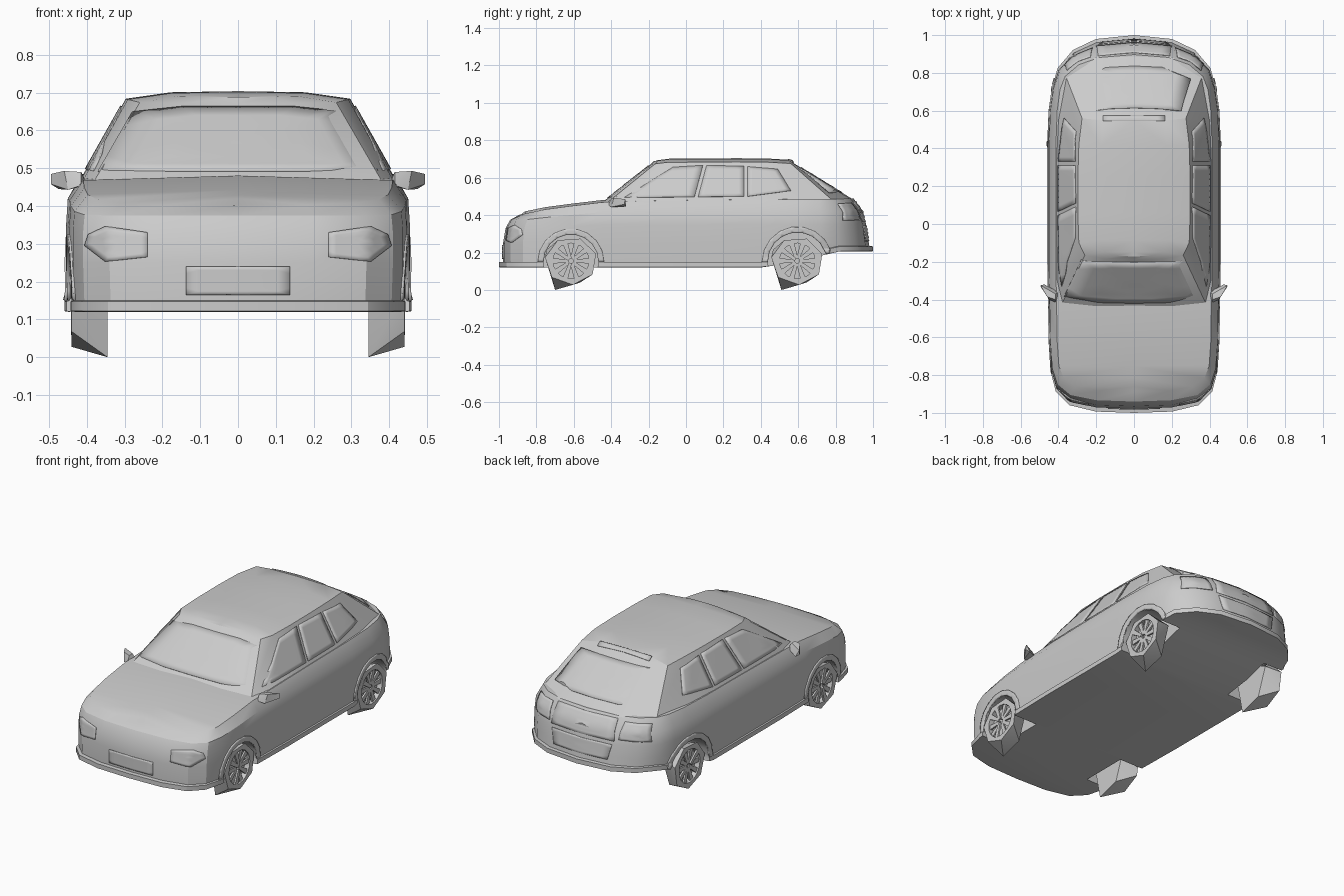
import bpy, bmesh, math
from mathutils import Vector
from mathutils.bvhtree import BVHTree

if "Cube" in bpy.data.objects:
    bpy.data.objects.remove(bpy.data.objects["Cube"])

grey = bpy.data.materials.new("body_grey")
grey.diffuse_color = (0.6, 0.6, 0.6, 1)
grey.use_nodes = True
grey.node_tree.nodes["Principled BSDF"].inputs["Base Color"].default_value = grey.diffuse_color


def make(name, bm, material=True):
    bmesh.ops.recalc_face_normals(bm, faces=bm.faces)
    me = bpy.data.meshes.new(name)
    bm.to_mesh(me)
    bm.free()
    ob = bpy.data.objects.new(name, me)
    bpy.context.collection.objects.link(ob)
    if material:
        me.materials.append(grey)
    return ob


def smooth(ob, angle=30):
    bpy.ops.object.select_all(action='DESELECT')
    ob.select_set(True)
    bpy.context.view_layer.objects.active = ob
    bpy.ops.object.shade_smooth_by_angle(angle=math.radians(angle))


def cut(ob, cutter):
    m = ob.modifiers.new("cut", 'BOOLEAN')
    m.operation, m.solver, m.object = 'DIFFERENCE', 'EXACT', cutter
    bpy.context.view_layer.objects.active = ob
    bpy.ops.object.modifier_apply(modifier=m.name)
    bpy.data.objects.remove(cutter)


def cylinder_x(x0, x1, y, z, r, sides=20):
    bm = bmesh.new()
    rings = [[bm.verts.new((x, y + r * math.cos(a), z + r * math.sin(a)))
              for a in (math.tau * i / sides for i in range(sides))] for x in (x0, x1)]
    for i in range(sides):
        j = (i + 1) % sides
        bm.faces.new((rings[0][i], rings[0][j], rings[1][j], rings[1][i]))
    bm.faces.new(rings[0])
    bm.faces.new(rings[1])
    return make("cutter", bm, False)


def interp(table, y):
    if y <= table[0][0]:
        return table[0][1]
    for (a, p), (b, q) in zip(table, table[1:]):
        if y <= b:
            return p + (q - p) * (y - a) / (b - a)
    return table[-1][1]


def shell(name, rings, crown):
    """Loft half outlines upward, mirrored over x = 0, closed with a crowned top."""
    bm = bmesh.new()
    n = len(rings[0])
    size = 2 * n - 2
    loops = []
    for r in rings:
        pts = list(r) + [(-x, y, z) for x, y, z in r[-2:0:-1]]
        loops.append([bm.verts.new(p) for p in pts])

    def face(*vs):
        vs = list(dict.fromkeys(vs))
        if len(vs) > 2:
            bm.faces.new(vs)
    for a, b in zip(loops, loops[1:]):
        for i in range(size):
            j = (i + 1) % size
            face(a[i], a[j], b[j], b[i])
    top, low = loops[-1], loops[0]
    mid = [top[0]]
    for i in range(1, n - 1):
        x, y, z = rings[-1][i]
        mid.append(bm.verts.new((0, y, z + (crown if 1 < i < n - 2 else 0))))
    mid.append(top[n - 1])
    for i in range(n - 1):
        a, b = -i % size, -(i + 1) % size
        face(low[i], low[i + 1], low[b], low[a])
        face(top[i], top[i + 1], mid[i + 1], mid[i])
        face(top[a], top[b], mid[i + 1], mid[i])
    return make(name, bm)


# Lower body: one plan outline repeated at several heights
plan = [(0, -.99), (.2, -.983), (.34, -.95), (.41, -.88), (.437, -.78), (.447, -.62),
        (.45, -.45), (.455, -.2), (.455, .1), (.455, .4), (.447, .6), (.43, .72),
        (.40, .82), (.32, .91), (.2, .965), (0, .985)]
belt = [(-.9, .4), (-.73, .435), (-.42, .472), (0, .48), (.9, .488)]
# width scale, front pull, rear pull, front z, rear z, rear rise
levels = [(.985, .0, .01, .12, .12, .085), (1.01, -.01, -.015, .122, .122, .085),
          (1.01, -.01, -.015, .148, .148, .085), (.992, .012, .005, .15, .15, .085),
          (1, .012, .012, .25, .25, .03), (1, .025, .022, .33, .35, 0),
          (.99, .05, .04, .375, .42, 0)]


def body_ring(scale, front, rear, zf, zr, rise):
    out = []
    for x, y in plan:
        t = min(1, max(0, (abs(y) - .7) / .28))
        y2 = y + t * front if y < 0 else y - t * rear
        z = interp([(-.9, zf), (-.4, zr)], y) if zf != zr else zf
        out.append((x * scale, y2, z + rise * min(1, max(0, (y - .5) / .3))))
    return out


rings = [body_ring(*lv) for lv in levels]
rings.append([(x, y, interp(belt, y)) for x, y, z in body_ring(.91, .1, .088, 0, 0, 0)])
body = shell("body", rings, .012)

# Cabin with pillars, glass slopes and roof
sill = [(0, -.455), (.2, -.45), (.38, -.42), (.41, -.3), (.413, 0), (.413, .32),
        (.403, .55), (.36, .78), (.2, .885), (0, .895)]
rail = [(0, -.19), (.15, -.185), (.26, -.165), (.292, -.1), (.297, .05), (.297, .25),
        (.292, .42), (.275, .56), (.15, .575), (0, .58)]
roof_z = [(-.2, .67), (-.1, .682), (.4, .685), (.58, .675)]
cabin = shell("cabin", [
    [(x, y, interp(belt, y) - .005) for x, y in sill],
    [(x, y, interp(roof_z, y)) for x, y in rail],
    [(x * .6, y * .96 + .01, interp(roof_z, y) + .017) for x, y in rail]], .003)

# Surface lookup used to lay thin plates on the shell
verts, polys = [], []
for ob in (body, cabin):
    base = len(verts)
    verts += [v.co.copy() for v in ob.data.vertices]
    polys += [[base + i for i in p.vertices] for p in ob.data.polygons]
tree = BVHTree.FromPolygons(verts, polys)
VIEWS = {'front': (lambda u, v: (u, -3, v), (0, 1, 0)),
         'back': (lambda u, v: (u, 3, v), (0, -1, 0)),
         'side': (lambda u, v: (3, u, v), (-1, 0, 0)),
         'top': (lambda u, v: (u, v, 3), (0, 0, -1))}


def plate(name, shapes, view, both=False, thick=.006, cuts=3):
    """Project flat convex outlines onto the car along the view direction."""
    place, ray = VIEWS[view]
    ray = Vector(ray)
    bm = bmesh.new()
    for shape in shapes:
        vs = [bm.verts.new(place(*p)) for p in shape]
        f = bm.faces.new(vs)
        bmesh.ops.poke(bm, faces=[f])
    bmesh.ops.remove_doubles(bm, verts=bm.verts, dist=1e-5)
    if cuts:
        bmesh.ops.subdivide_edges(bm, edges=bm.edges[:], cuts=cuts, use_grid_fill=True)
    missed = []
    for v in bm.verts:
        hit = tree.ray_cast(v.co, ray)[0]
        if hit is None:
            missed.append(v)
        else:
            v.co = hit - ray * .001
    bmesh.ops.delete(bm, geom=missed, context='VERTS')
    ob = make(name, bm)
    m = ob.modifiers.new("thickness", 'SOLIDIFY')
    m.thickness, m.offset = thick, 0
    if both:
        ob.modifiers.new("mirror", 'MIRROR')
    smooth(ob)


# Glass
plate("windscreen", [[(-.37, .492), (.37, .492), (.28, .648), (.15, .662), (-.15, .662), (-.28, .648)]], 'front')
plate("rear_window", [[(-.3, .52), (.3, .52), (.25, .655), (-.25, .655)]], 'back')
plate("side_windows", [[(-.33, .493), (.045, .497), (.09, .665), (-.07, .655)],
                       [(.065, .497), (.31, .5), (.31, .66), (.11, .665)],
                       [(.33, .5), (.56, .53), (.49, .645), (.33, .658)]], 'side', True)
# Lamps and number plates
plate("headlights", [[(.24, .265), (.35, .253), (.405, .295), (.395, .325), (.35, .345), (.24, .33)]], 'front', True)
plate("tail_lamps", [[(.22, .375), (.37, .37), (.355, .46), (.23, .465)]], 'back', True)
plate("front_number_plate", [[(-.138, .165), (.138, .165), (.138, .24), (-.138, .24)]], 'front', thick=.009)
plate("rear_number_plate", [[(-.17, .26), (.17, .26), (.19, .345), (-.19, .345)]], 'back', thick=.009)
plate("boot_panel", [[(-.2, .365), (.2, .365), (.19, .475), (-.19, .475)]], 'back')
plate("roof_brake_lamp", [[(-.165, .545), (.165, .545), (.165, .572), (-.165, .572)]], 'top')


# Wheel arch trims, cut openings and wheels
def arc(y, r, deg):
    a = math.radians(deg)
    return (y + r * math.cos(a), .15 + r * math.sin(a))


for label, y, r in (("front", -.615, .147), ("rear", .595, .158)):
    steps = range(0, 180, 20)
    plate(label + "_arch_trim", [[arc(y, r, d), arc(y, r + .03, d), arc(y, r + .03, d + 20), arc(y, r, d + 20)]
                                 for d in steps], 'side', True, .009, 1)
    for x0, x1 in ((.3, .6), (-.6, -.3)):
        cut(body, cylinder_x(x0, x1, y, .15, r))

    # Faceted tyre: outer seven sides, inner five sides
    bm = bmesh.new()
    for i in range(7):
        a = math.tau * i / 7 + .3
        bm.verts.new((.44, y + .14 * math.cos(a), .155 + .128 * math.sin(a)))
    for dy, dz in ((-.13, .06), (-.085, -.155), (.05, -.115), (.11, .05), (0, .1)):
        bm.verts.new((.345, y + dy, .155 + dz))
    bmesh.ops.convex_hull(bm, input=bm.verts)
    tyre = make(label + "_tyres", bm)
    cut(tyre, cylinder_x(.41, .5, y, .155, .095))
    tyre.modifiers.new("mirror", 'MIRROR')
    smooth(tyre)

    # Ten tapering spokes inside the rim
    bm = bmesh.new()
    for i in range(10):
        a = math.tau * i / 10
        quad = [(.012, -.008), (.096, -.014), (.096, .014), (.012, .008)]
        bm.faces.new([bm.verts.new((.432, y + p * math.cos(a) - q * math.sin(a),
                                    .155 + p * math.sin(a) + q * math.cos(a))) for p, q in quad])
    spokes = make(label + "_spokes", bm)
    spokes.modifiers.new("thickness", 'SOLIDIFY').thickness = .01
    spokes.modifiers.new("mirror", 'MIRROR')

smooth(body)
smooth(cabin)

# Door mirrors
bm = bmesh.new()
for p in ((.40, -.385, .455), (.40, -.36, .46), (.415, -.415, .455), (.415, -.40, .49), (.415, -.37, .49),
          (.45, -.40, .443), (.46, -.385, .493), (.495, -.325, .485), (.495, -.33, .458), (.475, -.32, .445)):
    bm.verts.new(p)
bmesh.ops.convex_hull(bm, input=bm.verts)
mirrors = make("door_mirrors", bm)
mirrors.modifiers.new("mirror", 'MIRROR')
smooth(mirrors)
